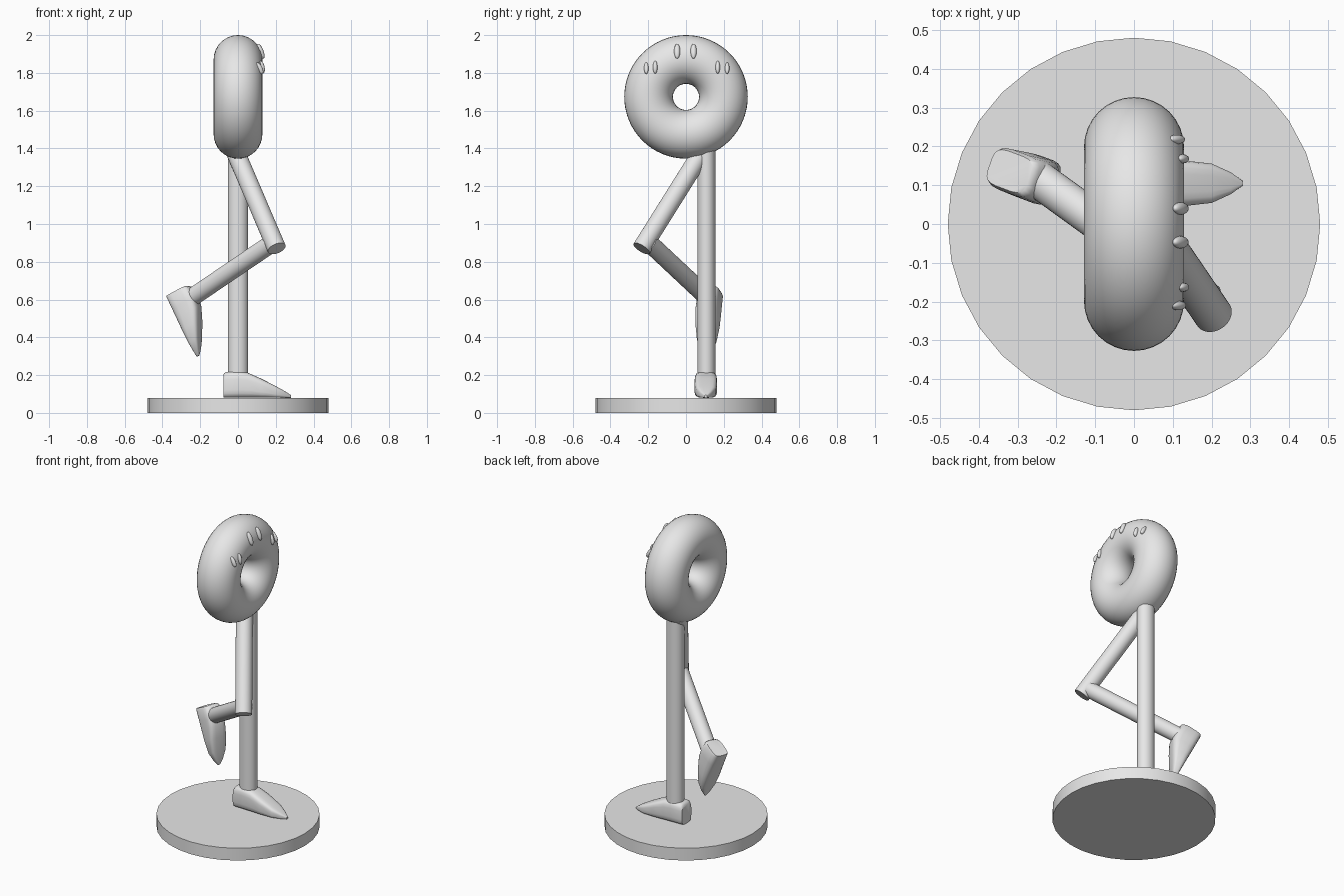
import bpy
import bmesh
from math import cos, sin, pi, radians, asin, sqrt, copysign
from mathutils import Vector, Matrix

if "Cube" in bpy.data.objects:
    bpy.data.objects.remove(bpy.data.objects["Cube"], do_unlink=True)

grey = bpy.data.materials.new("plain grey")
grey.use_nodes = True
grey.diffuse_color = (0.8, 0.8, 0.8, 1)
grey.node_tree.nodes["Principled BSDF"].inputs["Base Color"].default_value = (0.8, 0.8, 0.8, 1)


def finish(name, angle=40):
    ob = bpy.context.object
    ob.name = name
    ob.data.materials.append(grey)
    bpy.ops.object.shade_smooth_by_angle(angle=radians(angle))
    return ob


def rod(name, start, end, radius):
    start, end = Vector(start), Vector(end)
    axis = end - start
    bpy.ops.mesh.primitive_cylinder_add(
        vertices=32, radius=radius, depth=axis.length, location=(start + end) / 2,
        rotation=axis.to_track_quat('Z', 'Y').to_euler())
    return finish(name)


def foot(name, origin, forward, side):
    """Loft rounded sections from heel to toe; sole lies at local z = 0."""
    # position along foot, half width, height
    sections = [(-.078, .048, .122), (-.066, .055, .136), (0, .058, .141), (.05, .06, .134),
                (.12, .06, .103), (.2, .051, .062), (.25, .028, .034), (.28, .006, .014)]
    bm = bmesh.new()
    rings = []
    for x, half, height in sections:
        ring = []
        for i in range(20):
            a = 2 * pi * (i + .5) / 20
            c, s = cos(a), sin(a)
            y = half * copysign(abs(c) ** .5, c)
            z = height / 2 * (1 + copysign(abs(s) ** .5, s))
            ring.append(bm.verts.new((x, y, z)))
        rings.append(ring)
    for a, b in zip(rings, rings[1:]):
        for i in range(20):
            j = (i + 1) % 20
            bm.faces.new((a[i], a[j], b[j], b[i]))
    bm.faces.new(rings[0])
    bm.faces.new(rings[-1])
    bmesh.ops.recalc_face_normals(bm, faces=bm.faces)
    mesh = bpy.data.meshes.new(name)
    bm.to_mesh(mesh)
    bm.free()
    ob = bpy.data.objects.new(name, mesh)
    bpy.context.collection.objects.link(ob)
    # Orthonormal frame: forward, side, up
    f = Vector(forward).normalized()
    s = Vector(side)
    s = (s - f * s.dot(f)).normalized()
    ob.matrix_world = Matrix.Translation(origin) @ Matrix((f, s, f.cross(s))).transposed().to_4x4()
    bpy.ops.object.select_all(action='DESELECT')
    ob.select_set(True)
    bpy.context.view_layer.objects.active = ob
    return finish(name, 45)


# Round base
bpy.ops.mesh.primitive_cylinder_add(vertices=32, radius=.48, depth=.08, location=(0, 0, .04))
finish("base_disc")

# Ring body, hole facing sideways
MAJOR, MINOR, CENTRE = .198, .129, 1.673
bpy.ops.mesh.primitive_torus_add(
    major_segments=64, minor_segments=32, major_radius=MAJOR, minor_radius=MINOR,
    location=(0, 0, CENTRE), rotation=(0, pi / 2, 0))
finish("ring_body", 60)

# Small oval beads resting on the +x face of the ring
for i, (y, z, wide, tall) in enumerate([
        (-.21, 1.825, .012, .034), (-.163, 1.83, .012, .034), (-.047, 1.915, .016, .042),
        (.04, 1.915, .016, .042), (.168, 1.83, .012, .034), (.218, 1.825, .012, .034)]):
    offset = sqrt(y * y + (z - CENTRE) ** 2) - MAJOR
    x = sqrt(MINOR ** 2 - offset ** 2)
    bpy.ops.mesh.primitive_uv_sphere_add(
        segments=20, ring_count=12, radius=1, location=(x, y, z),
        rotation=(0, -asin(offset / MINOR), 0), scale=(.015, wide, tall))
    finish("bead_%d" % (i + 1), 60)

# Straight standing leg
leg = rod("standing_leg", (0, .108, .15), (0, .108, 1.42), .05)
leg.scale = (1.08, .95, 1)
foot("standing_foot", (0, .105, .08), (1, 0, 0), (0, 1, 0))

# Bent raised leg
rod("raised_thigh", (-.03, .11, 1.42), (.205, -.235, .87), .05)
rod("raised_shin", (.19, -.2, .905), (-.25, .118, .607), .048)
foot("raised_foot", (-.338, .145, .548), (.43, -.13, -.89), (.33, .93, .03))
